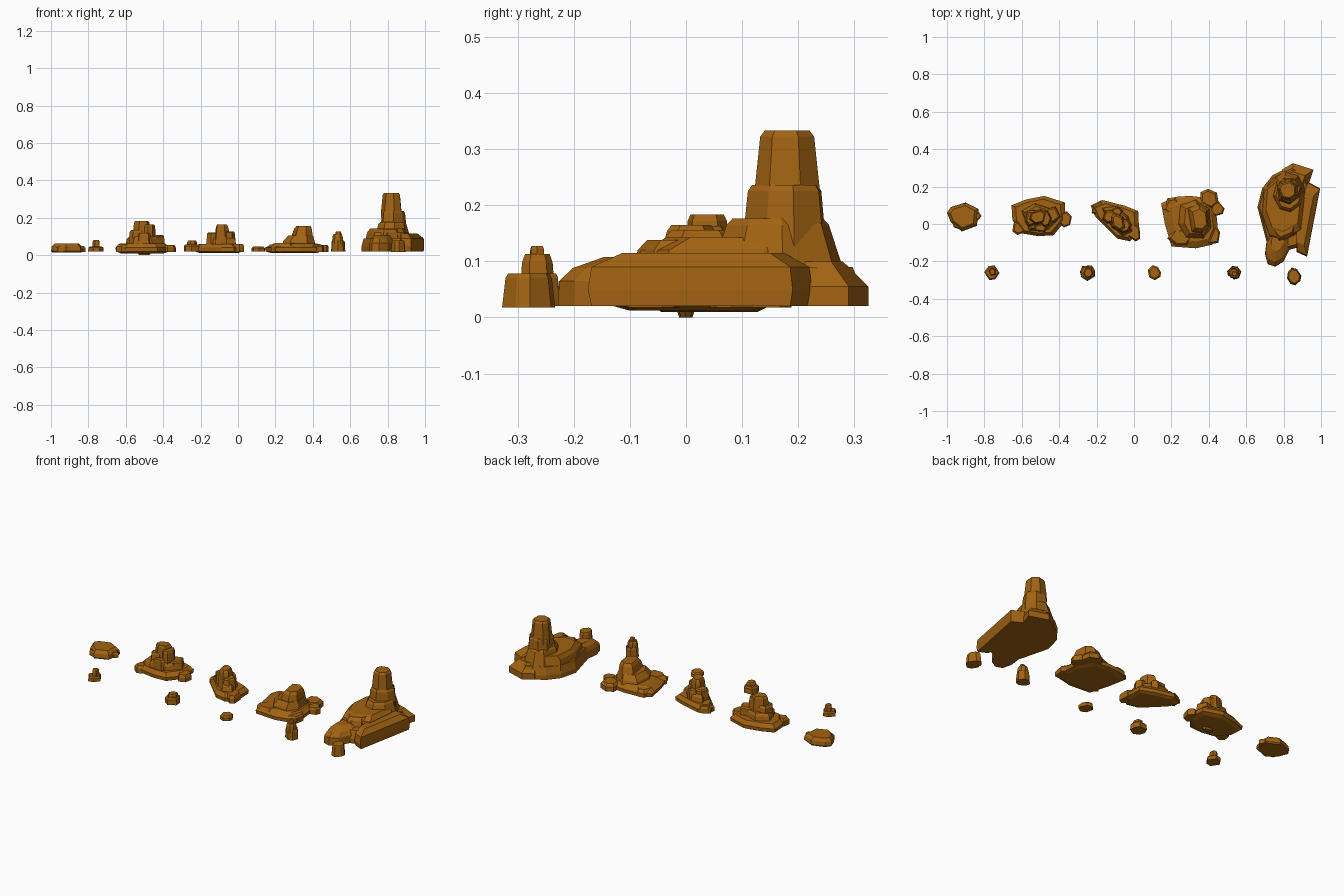
import bpy, bmesh, math, random

random.seed(4)
mat = bpy.data.materials.new("ochre brown rock")
mat.diffuse_color = (0.36, 0.125, 0.006, 1)


def hull(bm, pts):
    """Add the convex hull of some points as one angular block."""
    vs = [bm.verts.new(p) for p in pts]
    r = bmesh.ops.convex_hull(bm, input=vs)
    junk = set(r["geom_interior"]) | set(r["geom_unused"])
    junk = [v for v in junk if isinstance(v, bmesh.types.BMVert) and v.is_valid]
    bmesh.ops.delete(bm, geom=junk, context="VERTS")


def slab(bm, outline, levels):
    """Block from a plan outline; levels are (z, scale, shift x, shift y)."""
    n = len(outline)
    cx = sum(p[0] for p in outline) / n
    cy = sum(p[1] for p in outline) / n
    hull(bm, [(cx + dx + (x - cx) * s, cy + dy + (y - cy) * s, z)
              for z, s, dx, dy in levels for x, y in outline])


def chunk(bm, cx, cy, rx, ry, rot, n, levels):
    """Uneven n-sided tapered block; levels are (z, scale)."""
    ring = []
    for i in range(n):
        a = 2 * math.pi * (i + random.uniform(-.2, .2)) / n
        k = random.uniform(.94, 1.08)
        x, y = rx * k * math.cos(a), ry * k * math.sin(a)
        c, s = math.cos(rot), math.sin(rot)
        ring.append((x * c - y * s, x * s + y * c))
    hull(bm, [(cx + x * s, cy + y * s, z) for z, s in levels for x, y in ring])


def rock(name, slabs, chunks):
    bm = bmesh.new()
    for s in slabs:
        slab(bm, *s)
    for c in chunks:
        chunk(bm, *c)
    bmesh.ops.dissolve_limit(bm, angle_limit=0.02, verts=bm.verts, edges=bm.edges)
    bmesh.ops.recalc_face_normals(bm, faces=bm.faces)
    me = bpy.data.meshes.new(name)
    bm.to_mesh(me)
    bm.free()
    me.materials.append(mat)
    bpy.context.collection.objects.link(bpy.data.objects.new(name, me))


# low flat rock at the far left
rock("flat_rock", [
    ([(-1, .06), (-.98, .09), (-.90, .115), (-.83, .08), (-.84, -.01), (-.92, -.04), (-.98, .01)],
     [(.015, .93, 0, 0), (.022, 1, 0, 0), (.045, .95, 0, 0), (.062, .76, 0, 0)]),
], [
    (-.855, .045, .042, .03, 0, 6, [(.018, 1), (.038, 1), (.048, .8)]),
    (-.93, .0, .045, .032, -.3, 6, [(.018, 1), (.04, 1), (.05, .8)]),
])

# stepped rock with a clustered tower
rock("stepped_rock", [
    ([(-.655, .10), (-.58, .13), (-.48, .15), (-.37, .115), (-.365, .02), (-.43, -.06),
      (-.51, -.065), (-.60, -.05), (-.65, .02)],
     [(.01, .8, 0, 0), (.02, .98, 0, 0), (.04, 1, 0, 0), (.062, .84, 0, 0)]),
    ([(-.60, .07), (-.53, .11), (-.44, .08), (-.41, .02), (-.46, -.03), (-.56, -.035)],
     [(.04, 1.05, 0, 0), (.085, .95, 0, 0), (.1, .8, 0, 0)]),
], [
    (-.37, .025, .042, .042, .2, 6, [(.016, 1), (.04, 1), (.055, .8)]),
    (-.61, -.02, .045, .04, .4, 6, [(.016, 1), (.045, 1), (.058, .75)]),
    (-.44, .05, .045, .045, 0, 5, [(.02, 1.1), (.1, 1), (.108, .8)]),
    (-.545, .03, .038, .045, .2, 6, [(.05, 1.2), (.125, 1), (.135, .8)]),
    (-.475, .03, .032, .042, .2, 6, [(.05, 1.2), (.155, 1), (.163, .85)]),
    (-.515, .036, .044, .034, .3, 6, [(.05, 1.3), (.172, 1), (.183, .85)]),
    (-.50, -.02, .035, .025, .1, 5, [(.05, 1.2), (.11, 1), (.118, .8)]),
    (-.50, .0, .04, .018, 0, 7, [(0, .7), (.015, 1)]),
])

# diagonal rock with a narrow tower
rock("diagonal_rock", [
    ([(-.235, .10), (-.17, .13), (-.05, .10), (.025, .07), (.03, -.04), (-.02, -.095),
      (-.09, -.08), (-.16, -.01), (-.21, .04)],
     [(.012, .8, 0, 0), (.02, .97, 0, 0), (.04, .98, 0, 0), (.06, .8, 0, 0)]),
    ([(-.17, .085), (-.10, .095), (-.03, .04), (-.01, -.04), (-.06, -.065), (-.14, .01)],
     [(.03, 1.1, 0, 0), (.085, .92, 0, 0), (.098, .78, 0, 0)]),
], [
    (-.0, -.045, .04, .05, .5, 6, [(.018, 1), (.045, 1), (.06, .8)]),
    (-.19, .085, .045, .035, .5, 6, [(.018, 1), (.045, 1), (.056, .8)]),
    (-.13, .04, .035, .035, .2, 6, [(.03, 1.2), (.115, 1), (.122, .8)]),
    (-.05, -.01, .032, .035, 0, 6, [(.03, 1.3), (.12, 1), (.127, .8)]),
    (-.085, .01, .034, .045, .6, 6, [(.03, 1.4), (.135, 1.1), (.154, .98), (.165, .8)]),
    (-.09, .065, .03, .025, 0, 5, [(.03, 1.3), (.105, 1), (.112, .8)]),
])

# broad rock with a rounded hump
rock("broad_rock", [
    ([(.145, .11), (.22, .145), (.30, .15), (.39, .14), (.44, .06), (.45, -.04), (.42, -.11),
      (.33, -.13), (.20, -.12), (.165, 0)],
     [(.012, .8, 0, 0), (.02, .99, 0, 0), (.04, 1, 0, 0), (.063, .75, .01, 0)]),
    ([(.25, .10), (.33, .125), (.40, .08), (.41, -.02), (.37, -.075), (.28, -.07), (.24, .0)],
     [(.03, 1.12, 0, 0), (.075, .98, 0, 0), (.105, .78, .01, 0)]),
    ([(.275, .09), (.34, .115), (.39, .08), (.40, -.02), (.36, -.06), (.30, -.05)],
     [(.05, 1.1, 0, 0), (.14, .76, .008, 0), (.156, .6, .01, 0)]),
], [
    (.40, .135, .06, .05, -.5, 6, [(.018, 1), (.045, 1), (.06, .75)]),
    (.445, .08, .04, .04, .2, 6, [(.018, 1), (.045, 1), (.055, .8)]),
    (.21, .095, .06, .05, .2, 6, [(.018, 1), (.04, 1), (.058, .7)]),
    (.42, -.06, .045, .055, .2, 6, [(.018, 1), (.045, 1), (.055, .8)]),
    (.25, -.07, .07, .05, .1, 6, [(.018, 1), (.045, 1), (.065, .75)]),
])

# long ridge rock with a tall three-tier tower
rock("ridge_rock", [
    ([(.74, .26), (.85, .315), (.925, .27), (.945, .03), (.90, -.12), (.78, -.15), (.71, -.1),
      (.66, .09), (.685, .19)],
     [(.02, 1, 0, 0), (.045, 1, 0, 0), (.09, .92, 0, 0)]),
    ([(.70, .18), (.76, .23), (.87, .23), (.91, .14), (.89, -.03), (.80, -.08), (.73, -.06), (.69, .05)],
     [(.06, 1.12, 0, 0), (.12, 1, 0, 0), (.142, .85, 0, .02)]),
    # leaning wall on the right side
    ([(.93, .225), (.995, .19), (.95, .03), (.925, -.175), (.87, -.15), (.87, .15)],
     [(.02, .97, 0, 0), (.05, 1, 0, 0), (.09, .97, 0, 0), (.115, .72, -.015, 0)]),
    # back corner
    ([(.79, .29), (.85, .325), (.96, .29), (.93, .20), (.83, .2)],
     [(.02, 1, 0, 0), (.055, 1, 0, 0), (.1, .6, -.01, -.02)]),
    # front nose
    ([(.70, -.16), (.715, -.215), (.755, -.228), (.80, -.2), (.84, -.12), (.83, 0), (.72, 0)],
     [(.02, 1, 0, 0), (.065, .98, 0, 0), (.088, .83, 0, .01), (.108, .5, 0, .035)]),
], [
    (.80, .02, .075, .11, 0, 7, [(.05, 1.1), (.12, .95), (.138, .8)]),
    (.825, .165, .088, .105, .1, 8, [(.08, 1.18), (.165, .9), (.176, .8)]),
    (.825, .18, .068, .07, .2, 7, [(.1, 1.1), (.175, 1.02), (.225, .95), (.236, .85)]),
    (.822, .18, .057, .055, .4, 7, [(.2, 1.02), (.235, 1), (.322, .84), (.333, .7)]),
])

# row of small rocks in front
small = [
    ("small_rock_1", [(-.76, -.26, .04, .04, 0, 6, [(.02, 1), (.04, .98), (.046, .8)]),
                      (-.757, -.255, .02, .02, .5, 5, [(.03, 1.1), (.075, 1), (.08, .8)])]),
    ("small_rock_2", [(-.248, -.26, .042, .042, .3, 7, [(.02, 1), (.05, .97), (.058, .8)]),
                      (-.245, -.262, .026, .028, 0, 6, [(.03, 1.1), (.07, 1), (.077, .8)])]),
    ("small_rock_3", [(.11, -.26, .036, .038, .2, 7, [(.02, 1), (.038, 1), (.046, .75)])]),
    ("small_rock_4", [(.535, -.26, .037, .037, .1, 7, [(.02, 1.02), (.07, .95), (.078, .85)]),
                      (.535, -.265, .028, .028, .5, 7, [(.06, 1.1), (.098, 1), (.113, .8)]),
                      (.537, -.265, .014, .014, 0, 6, [(.1, 1.1), (.122, 1), (.127, .8)])]),
    ("small_rock_5", [(.855, -.28, .038, .044, .2, 8, [(.018, 1.03), (.07, .9), (.078, .8)])]),
]
for name, parts in small:
    rock(name, [], parts)
